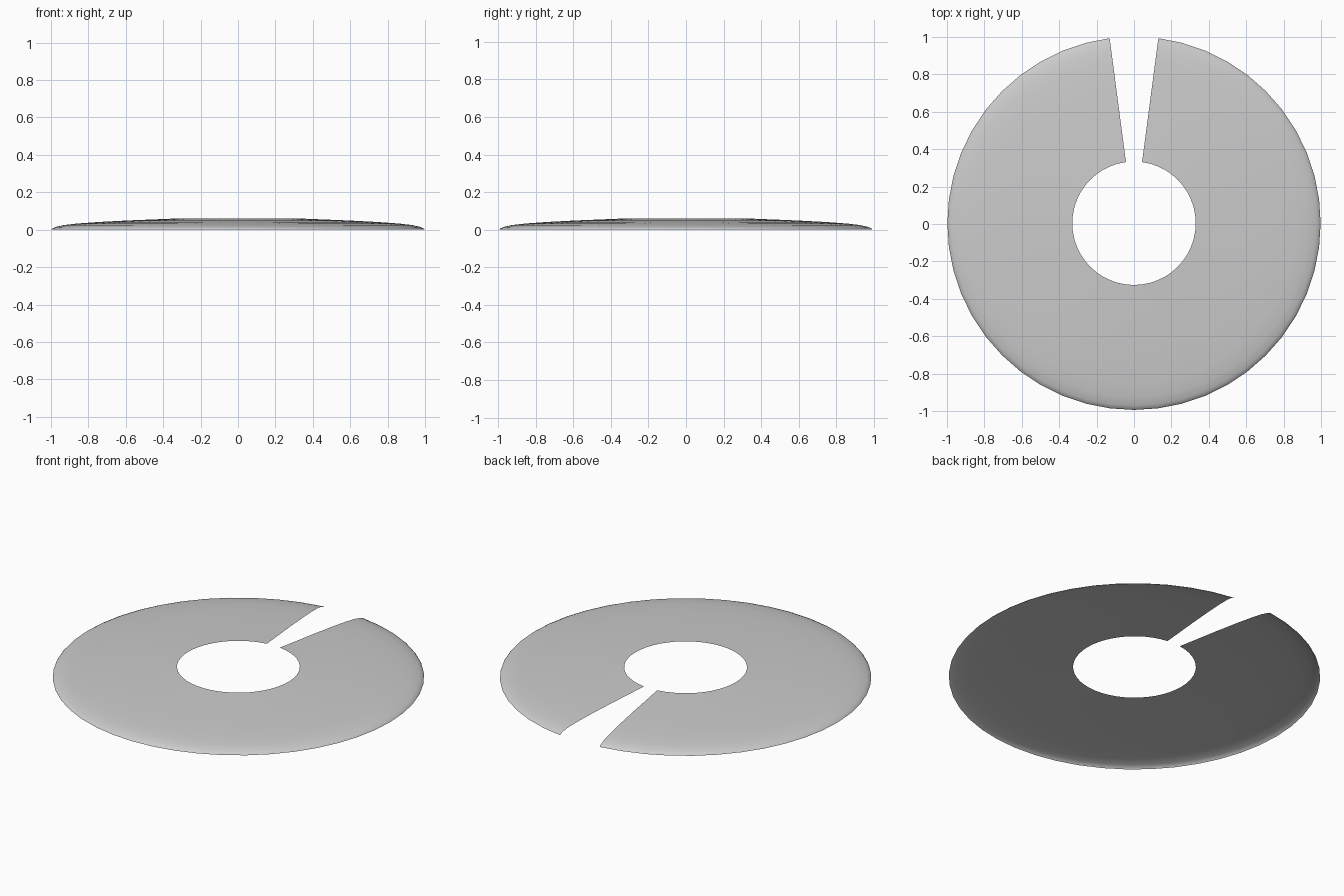
import bpy, bmesh, math

if "Cube" in bpy.data.objects:
    bpy.data.objects.remove(bpy.data.objects["Cube"])

# Profile of the thin domed shell: (radius, height)
PROFILE = [(0.33, 0.06), (0.45, 0.055), (0.6, 0.049), (0.75, 0.041),
           (0.86, 0.033), (0.93, 0.025), (0.975, 0.015), (0.992, 0.007), (0.998, 0.0)]
STEPS = 46
GAP = math.radians(15)
SHIFT_Y = 0.004

# Open ring, swept around z with a wedge slot left at the back
bm = bmesh.new()
rows = []
for i in range(STEPS + 1):
    a = math.pi / 2 + GAP / 2 + (2 * math.pi - GAP) * i / STEPS
    rows.append([bm.verts.new((r * math.cos(a), r * math.sin(a) + SHIFT_Y, z))
                 for r, z in PROFILE])
for a, b in zip(rows, rows[1:]):
    for j in range(len(PROFILE) - 1):
        bm.faces.new((a[j], a[j + 1], b[j + 1], b[j]))

mesh = bpy.data.meshes.new("slotted_disc")
bm.to_mesh(mesh)
bm.free()
disc = bpy.data.objects.new("slotted_disc", mesh)
bpy.context.collection.objects.link(disc)
for p in mesh.polygons:
    p.use_smooth = True
